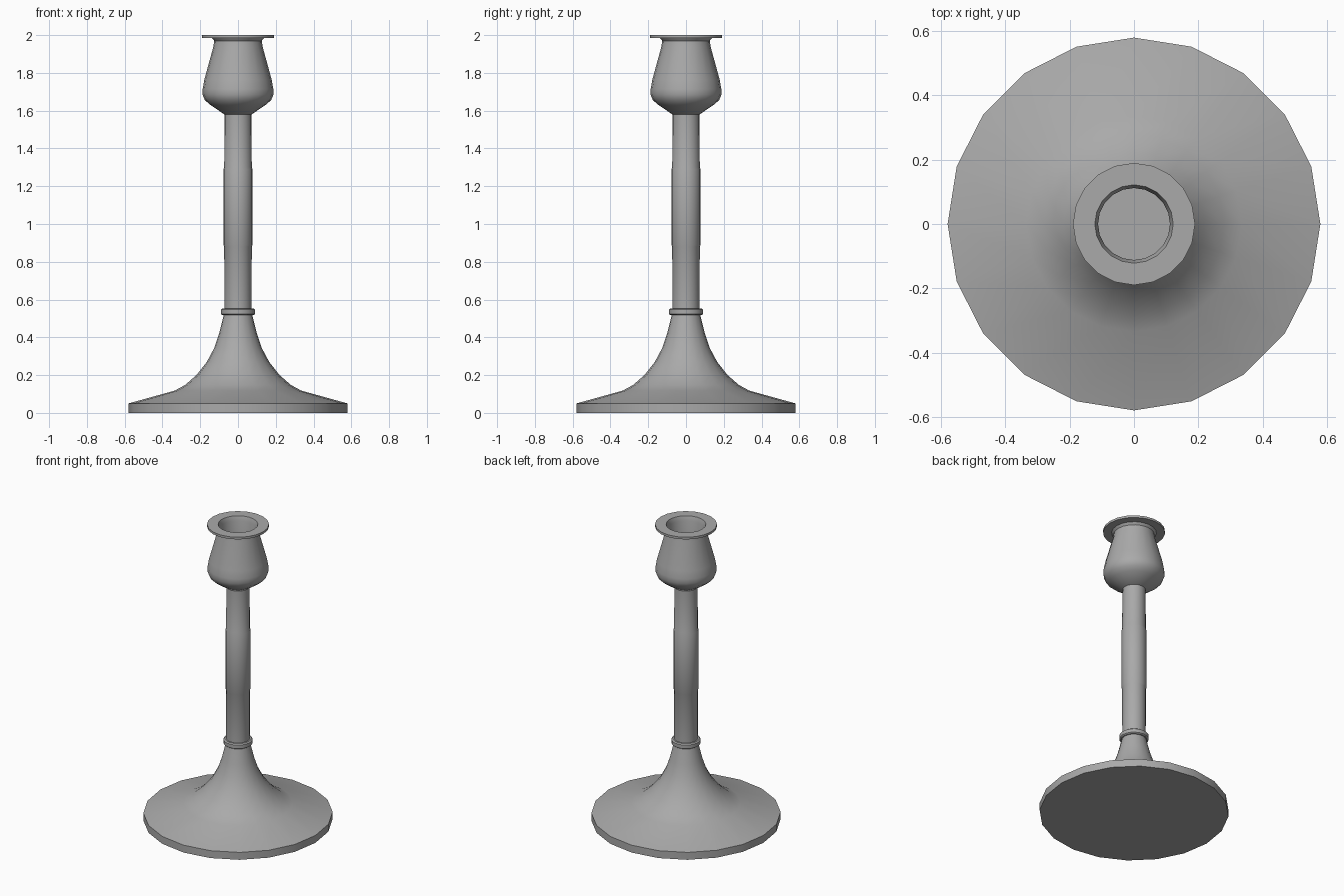
import bpy
import bmesh
from math import cos, sin, pi, radians

SIDES = 20

cube = bpy.data.objects.get("Cube")
if cube:
    bpy.data.objects.remove(cube, do_unlink=True)

metal = bpy.data.materials.new("grey metal")
metal.use_nodes = True
grey = (0.4, 0.4, 0.4, 1)
metal.diffuse_color = grey
metal.node_tree.nodes["Principled BSDF"].inputs["Base Color"].default_value = grey


def lathe(name, profile, angle=35):
    """Turn a (radius, height) profile around z and cap both ends."""
    bm = bmesh.new()
    rings = []
    for r, z in profile:
        rings.append([bm.verts.new((r * cos(2 * pi * i / SIDES), r * sin(2 * pi * i / SIDES), z))
                      for i in range(SIDES)])
    for low, high in zip(rings, rings[1:]):
        for i in range(SIDES):
            j = (i + 1) % SIDES
            bm.faces.new((low[i], low[j], high[j], high[i]))
    bm.faces.new(rings[0][::-1])
    bm.faces.new(rings[-1])
    mesh = bpy.data.meshes.new(name)
    bm.to_mesh(mesh)
    bm.free()
    mesh.materials.append(metal)
    obj = bpy.data.objects.new(name, mesh)
    bpy.context.collection.objects.link(obj)
    bpy.ops.object.select_all(action='DESELECT')
    obj.select_set(True)
    bpy.context.view_layer.objects.active = obj
    bpy.ops.object.shade_smooth_by_angle(angle=radians(angle))
    return obj


# Flared foot sweeping up to the stem
lathe("base", [(0.58, 0), (0.58, 0.05), (0.335, 0.118), (0.28, 0.148), (0.22, 0.2), (0.165, 0.27),
               (0.125, 0.345), (0.1, 0.42), (0.075, 0.52)])

# Collar ring
lathe("collar", [(0.082, 0.517), (0.09, 0.523), (0.09, 0.547), (0.082, 0.553)])

# Slightly swollen stem
lathe("stem", [(0.072, 0.55), (0.073, 0.88), (0.077, 0.89), (0.077, 1.29), (0.073, 1.3), (0.071, 1.59)])

# Candle cup with flat rim and hollow socket
lathe("candle_cup", [(0.072, 1.58), (0.148, 1.632), (0.175, 1.655), (0.188, 1.685), (0.187, 1.715),
                     (0.178, 1.765), (0.13, 1.94), (0.126, 1.97), (0.138, 1.985), (0.19, 1.985),
                     (0.19, 2.0), (0.122, 2.0), (0.112, 1.97), (0.112, 1.7)])
